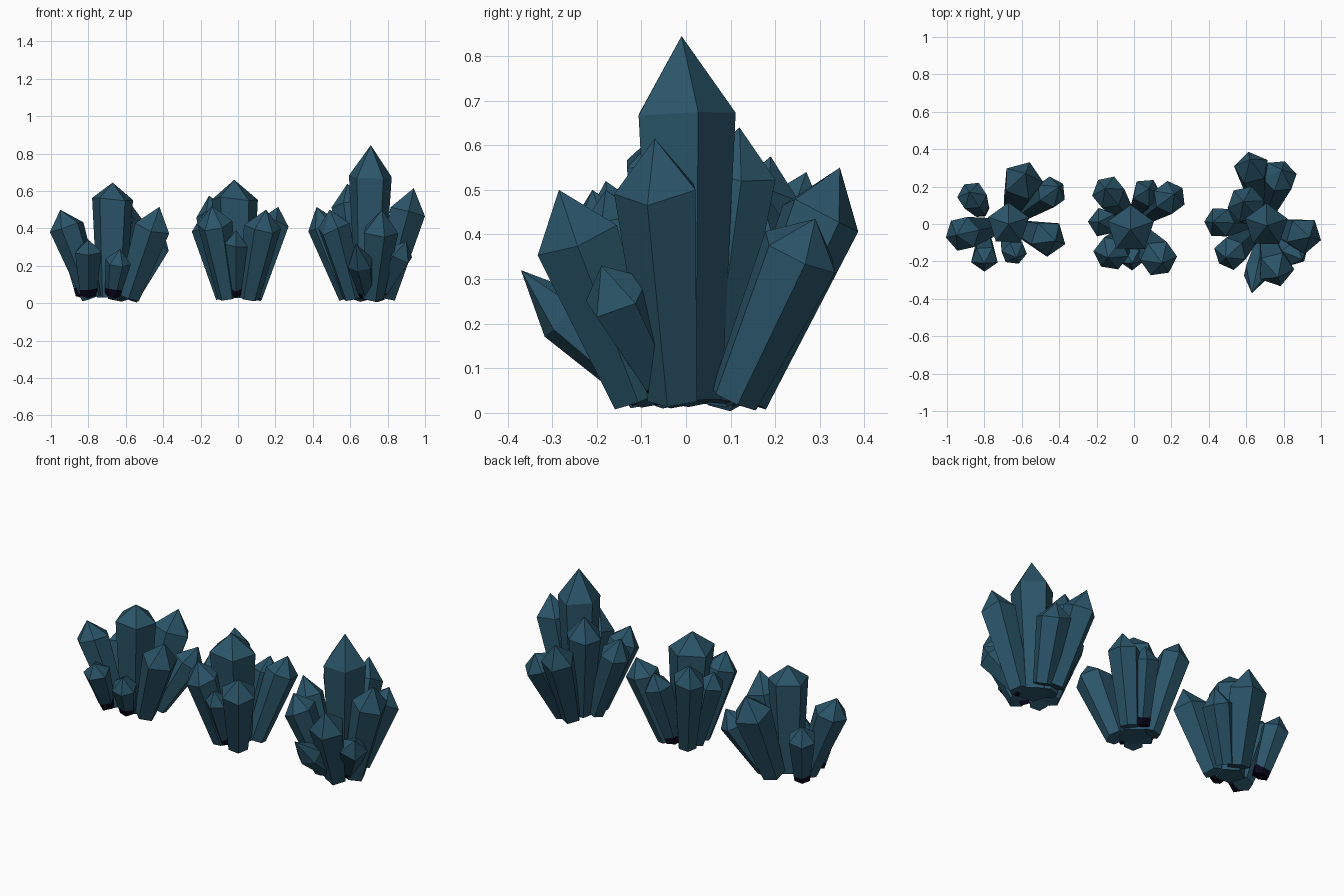
import bpy, bmesh, math, random
from mathutils import Vector

if "Cube" in bpy.data.objects:
    bpy.data.objects.remove(bpy.data.objects["Cube"])

random.seed(4)


def material(name, rgb):
    m = bpy.data.materials.new(name)
    m.diffuse_color = (*rgb, 1)
    m.use_nodes = True
    m.node_tree.nodes["Principled BSDF"].inputs["Base Color"].default_value = m.diffuse_color
    return m


CRYSTAL = material("deep teal crystal", (0.023, 0.090, 0.140))
ROCK = material("dark navy root", (0.003, 0.002, 0.012))


def crystal(bm, base, tip, radius, cap, sides, taper, foot):
    """Prism that widens from its base to a shoulder, then closes to a point.
    A foot above zero makes that length of the lower end dark."""
    axis = (tip - base).normalized()
    out = Vector((tip.x - base.x, tip.y - base.y, 0))
    if out.length < 0.03:
        out = Vector((0.95, 0.3, 0))
    u = (out - axis * out.dot(axis)).normalized()
    w = axis.cross(u)
    length = (tip - base).length - cap
    levels = [(0, taper, 0), (length, 1, 0.012)]
    if foot:
        levels.insert(1, (foot, taper + (1 - taper) * foot / length, 0.010))
    rings = []
    for height, scale, rough in levels:
        ring = []
        for i in range(sides):
            a = math.tau * i / sides
            h = height + random.uniform(-rough, rough)
            ring.append(bm.verts.new(base + axis * h
                                     + radius * scale * (u * math.cos(a) + w * math.sin(a))))
        rings.append(ring)
    bottom = bm.faces.new(rings[0][::-1])
    bottom.material_index = 1 if foot else 0
    for n, (low, high) in enumerate(zip(rings, rings[1:])):
        for i in range(sides):
            j = (i + 1) % sides
            f = bm.faces.new((low[i], low[j], high[j], high[i]))
            f.material_index = 1 if foot and n == 0 else 0
    point = bm.verts.new(tip)
    for i in range(sides):
        bm.faces.new((rings[-1][i], rings[-1][(i + 1) % sides], point))


# Each crystal: tip x, y, z, shoulder radius, point length (central one first).
# Short ones with dark feet also give their base x, y.
CLUSTERS = {
    "left": (-0.68, [
        (-0.67, 0.00, 0.645, 0.115, 0.09), (-0.95, -0.06, 0.50, 0.095, 0.10),
        (-0.42, -0.09, 0.515, 0.10, 0.12), (-0.40, 0.20, 0.39, 0.085, 0.10),
        (-0.58, 0.27, 0.54, 0.11, 0.12), (-0.88, 0.17, 0.40, 0.08, 0.08, -0.82, 0.08),
        (-0.80, -0.21, 0.34, 0.075, 0.07, -0.80, -0.08),
        (-0.63, -0.18, 0.29, 0.07, 0.07, -0.67, -0.08)]),
    "middle": (0.0, [
        (-0.02, -0.03, 0.66, 0.13, 0.10), (-0.155, 0.19, 0.575, 0.09, 0.10),
        (0.08, 0.19, 0.47, 0.08, 0.09, 0.02, 0.08), (0.215, 0.16, 0.515, 0.09, 0.10),
        (-0.19, 0.01, 0.48, 0.08, 0.09), (-0.14, -0.18, 0.52, 0.095, 0.10),
        (-0.01, -0.21, 0.39, 0.065, 0.08, -0.01, -0.09), (0.15, -0.21, 0.50, 0.10, 0.10)]),
    "right": (0.69, [
        (0.71, -0.01, 0.845, 0.12, 0.17), (0.585, 0.12, 0.64, 0.10, 0.12),
        (0.94, -0.07, 0.615, 0.10, 0.12), (0.42, 0.01, 0.515, 0.085, 0.11),
        (0.62, 0.345, 0.55, 0.095, 0.12), (0.79, 0.29, 0.435, 0.095, 0.08),
        (0.77, -0.285, 0.50, 0.10, 0.12), (0.49, -0.18, 0.50, 0.09, 0.10),
        (0.90, -0.19, 0.33, 0.08, 0.09, 0.75, -0.04),
        (0.63, -0.37, 0.32, 0.07, 0.15, 0.69, -0.09)]),
}

for side, (cx, tips) in CLUSTERS.items():
    # Crystals fanning out from a shared root
    bm = bmesh.new()
    for k, (x, y, z, r, cap, *root) in enumerate(tips):
        bx, by = root or (cx + (x - cx) * 0.37, y * 0.37)
        base = Vector((bx, by, 0.045 if root else 0.03))
        crystal(bm, base, Vector((x, y, z)), r, cap, 5 if k % 2 == 0 else 6,
                0.7 if k == 0 else 0.6, 0.04 if root else 0)
    bmesh.ops.recalc_face_normals(bm, faces=bm.faces[:])
    for v in bm.verts:
        v.co.z = max(v.co.z, 0.0)
    me = bpy.data.meshes.new(side + "_crystal_cluster")
    bm.to_mesh(me)
    bm.free()
    me.materials.append(CRYSTAL)
    me.materials.append(ROCK)
    bpy.context.collection.objects.link(bpy.data.objects.new(me.name, me))
